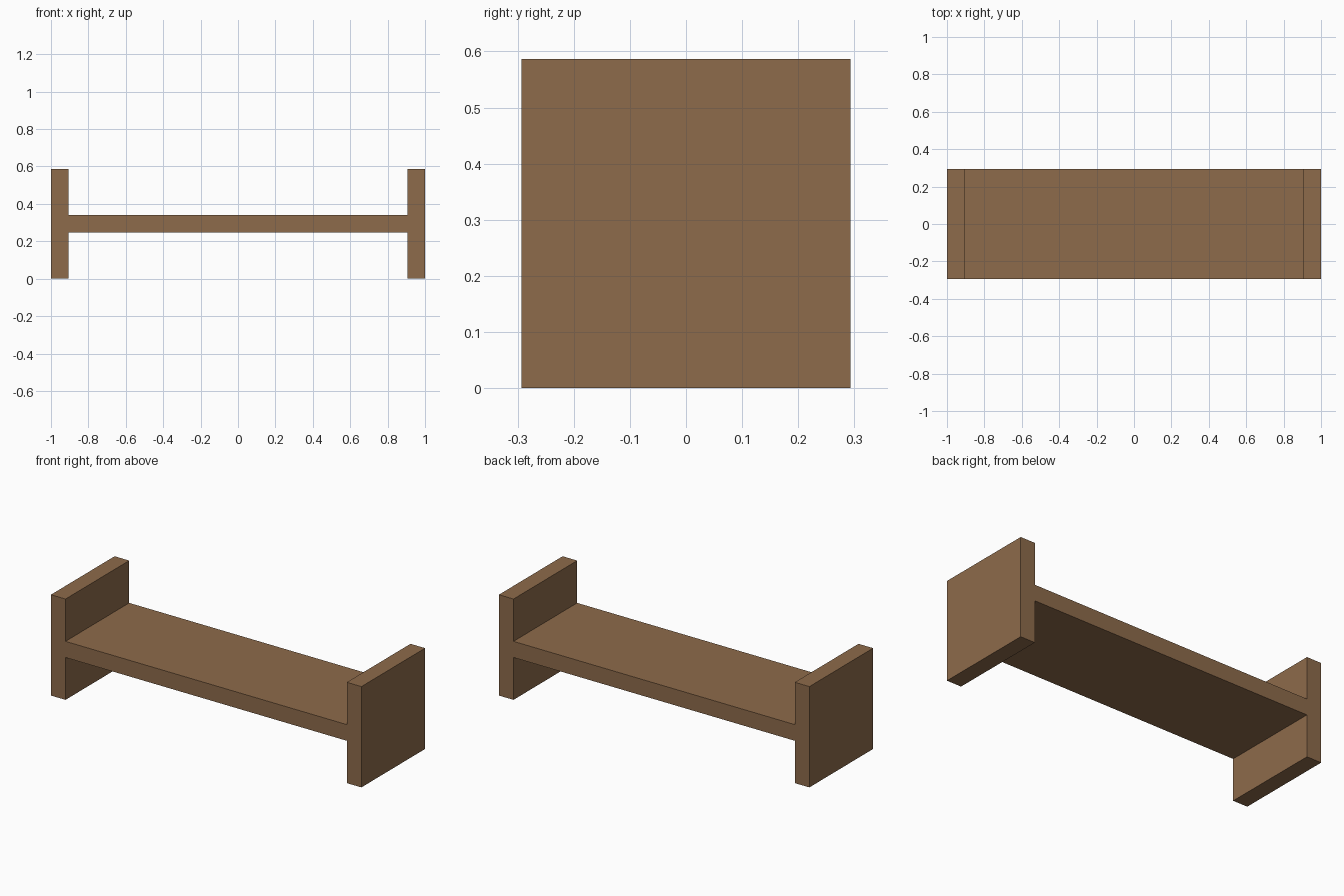
import bpy

DEPTH, HEIGHT, THICK = 0.586, 0.587, 0.094

cube = bpy.data.objects.get("Cube")
if cube:
    bpy.data.objects.remove(cube, do_unlink=True)

# Single brown wood colour
wood = bpy.data.materials.new("brown wood")
wood.use_nodes = True
colour = (0.27, 0.147, 0.07, 1)
wood.diffuse_color = colour
wood.node_tree.nodes["Principled BSDF"].inputs["Base Color"].default_value = colour


def board(name, centre, size):
    bpy.ops.mesh.primitive_cube_add(size=1, location=centre)
    obj = bpy.context.object
    obj.name = name
    obj.scale = size
    bpy.ops.object.transform_apply(location=False, rotation=False, scale=True)
    obj.data.materials.append(wood)


# Upright end panels
for name, side in (("left_end_panel", 1), ("right_end_panel", -1)):
    board(name, (side * (1 - THICK / 2), 0, HEIGHT / 2), (THICK, DEPTH, HEIGHT))

# Seat board spanning between the panels at mid height
board("seat", (0, 0, HEIGHT / 2), (2 - 2 * THICK, DEPTH, THICK))
